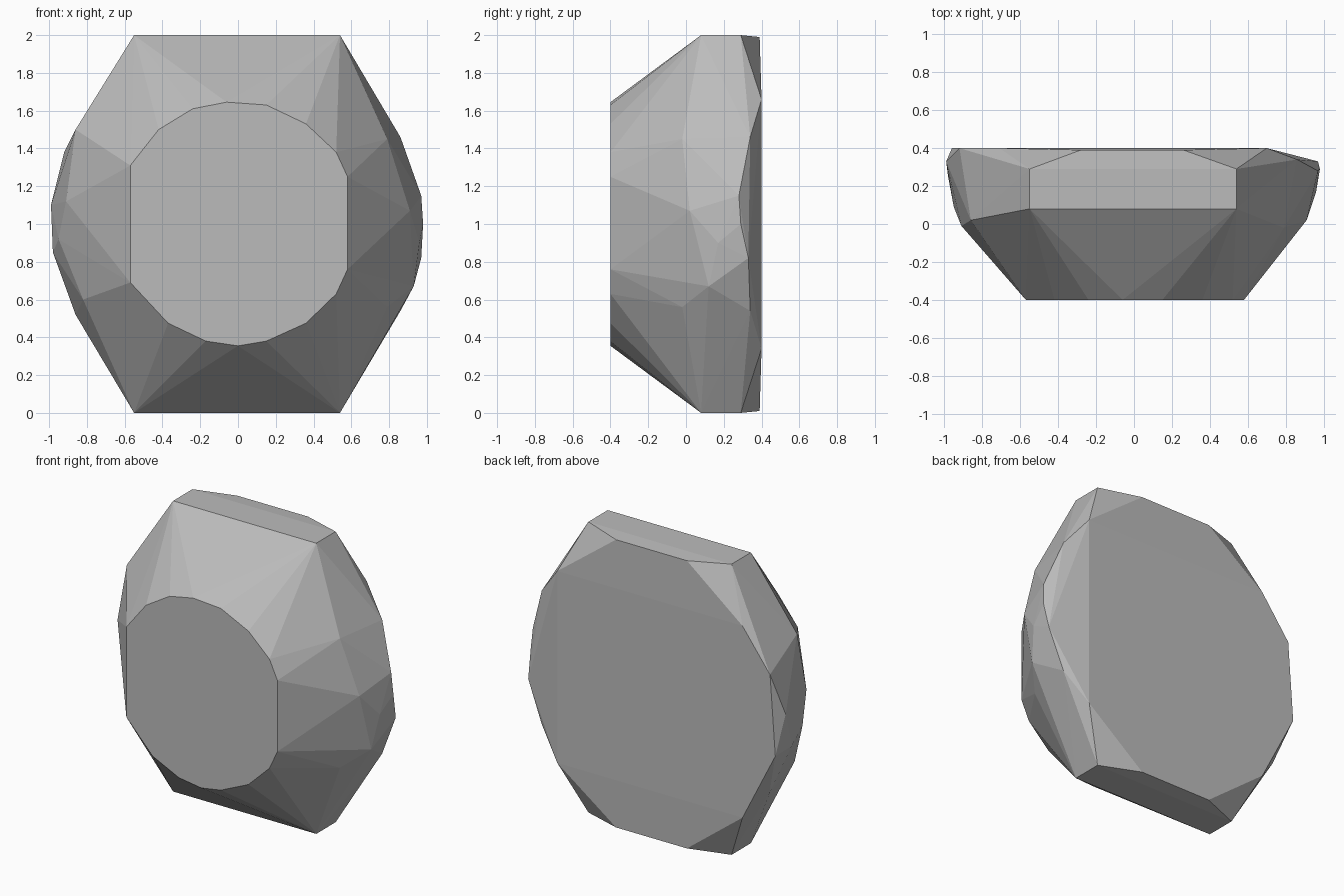
import bpy
import bmesh
from mathutils import Vector

# Remove the default object
default_cube = bpy.data.objects.get("Cube")
if default_cube:
    bpy.data.objects.remove(default_cube, do_unlink=True)


def make_material(name, colour):
    material = bpy.data.materials.new(name)
    material.use_nodes = True
    material.diffuse_color = colour
    shader = material.node_tree.nodes["Principled BSDF"]
    shader.inputs["Base Color"].default_value = colour
    shader.inputs["Roughness"].default_value = 0.9
    return material


def both_ends(points, middle=1.0):
    """Return the points together with their copies mirrored top to bottom."""
    return points + [(x, y, 2 * middle - z) for x, y, z in points]


# Flat cut face at the front, as an outline in x and z
front_outline = [
    (-.57, 1.31), (-.42, 1.5), (-.24, 1.61), (-.06, 1.645), (.15, 1.63),
    (.36, 1.53), (.52, 1.38), (.58, 1.25), (.58, .76), (.52, .63),
    (.36, .475), (.15, .38), (0, .355), (-.17, .38), (-.37, .475), (-.57, .69),
]
front_points = [(x, -.4, z) for x, z in front_outline]

# Straight top and bottom ledges with their rear bevel, and the back corners
ledge_points = both_ends([
    (-.55, .08, 2), (.54, .08, 2),
    (-.55, .29, 2), (.54, .29, 2),
    (-.28, .39, 1.99), (.26, .39, 1.99),
    (-.71, .4, 1.66), (.7, .4, 1.66),
])

# Irregular chipped flank on the left
left_flank = [
    (.79, -.02, 1.45), (.91, .02, 1.07), (.79, -.02, .56),
    (.96, .17, .9), (.93, .12, .67),
    (.86, .34, 1.46), (.97, .28, 1.15), (.98, .29, 1),
    (.97, .33, .82), (.86, .34, .54),
]

# Irregular chipped flank on the right, reaching further along the back
right_flank = [
    (-.86, .02, 1.5), (-.91, -.01, 1.12), (-.82, -.01, .6),
    (-.95, .09, .92), (-.86, .32, .52),
    (-.99, .33, 1.1), (-.98, .25, .85),
    (-.92, .4, 1.38), (-.96, .4, .83),
]


def build_faceted_stone(name, points, material):
    """Wrap the points in a faceted skin and merge the flat areas."""
    bm = bmesh.new()
    for point in points:
        bm.verts.new(Vector(point))
    hull = bmesh.ops.convex_hull(bm, input=bm.verts[:])
    loose = [item for item in hull["geom_interior"]
             if isinstance(item, bmesh.types.BMVert)]
    bmesh.ops.delete(bm, geom=loose, context="VERTS")
    bmesh.ops.dissolve_limit(bm, angle_limit=.005,
                             verts=bm.verts[:], edges=bm.edges[:])
    bmesh.ops.recalc_face_normals(bm, faces=bm.faces[:])

    mesh = bpy.data.meshes.new(name)
    bm.to_mesh(mesh)
    bm.free()
    mesh.materials.append(material)
    stone = bpy.data.objects.new(name, mesh)
    bpy.context.collection.objects.link(stone)
    return stone


stone_grey = make_material("stone_grey", (.5, .5, .5, 1))
build_faceted_stone(
    "faceted_stone",
    front_points + ledge_points + left_flank + right_flank,
    stone_grey,
)
